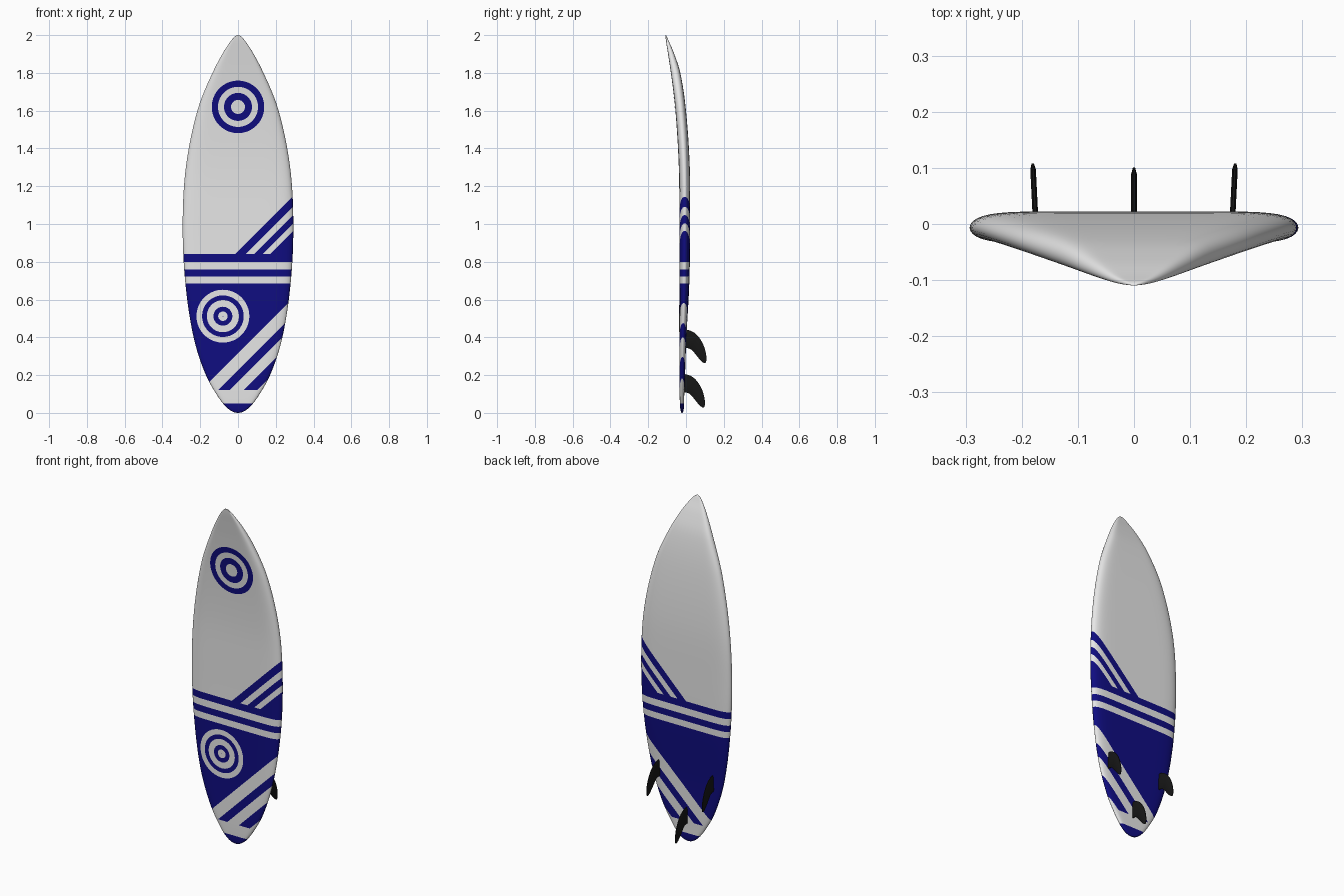
import bpy, bmesh
from math import sin, cos, pi, acos, sqrt
from mathutils import Vector

cube = bpy.data.objects.get("Cube")
if cube:
    bpy.data.objects.remove(cube)


def make_material(name, color, roughness):
    mat = bpy.data.materials.new(name)
    mat.use_nodes = True
    mat.diffuse_color = (*color, 1)
    shader = mat.node_tree.nodes["Principled BSDF"]
    shader.inputs["Base Color"].default_value = (*color, 1)
    shader.inputs["Roughness"].default_value = roughness
    return mat


white = make_material("board white", (0.8, 0.8, 0.8), 0.5)
blue = make_material("deep blue", (0.005, 0.004, 0.22), 0.5)
black = make_material("fin black", (0.008, 0.008, 0.008), 0.5)


def finish(bm, name, materials, angle=50):
    mesh = bpy.data.meshes.new(name)
    bm.to_mesh(mesh)
    bm.free()
    for mat in materials:
        mesh.materials.append(mat)
    obj = bpy.data.objects.new(name, mesh)
    bpy.context.collection.objects.link(obj)
    bpy.ops.object.select_all(action="DESELECT")
    obj.select_set(True)
    bpy.context.view_layer.objects.active = obj
    bpy.ops.object.shade_smooth_by_angle(angle=angle * pi / 180)
    return obj


# Board profile: height, half width, deck y, underside y
STATIONS = [
    (0, 0, -0.022, -0.02), (0.02, 0.05, -0.03, -0.012),
    (0.1, 0.115, -0.034, -0.009), (0.2, 0.17, -0.035, -0.005),
    (0.4, 0.235, -0.035, 0.002), (0.7, 0.28, -0.035, 0.018),
    (1, 0.293, -0.035, 0.022), (1.3, 0.276, -0.038, 0.02),
    (1.6, 0.215, -0.056, 0), (1.8, 0.135, -0.08, -0.03),
    (1.9, 0.083, -0.095, -0.062), (1.97, 0.037, -0.106, -0.092),
    (2, 0, -0.11, -0.109)]
KNOTS = [acos(1 - s[0]) for s in STATIONS]
VALUES = [Vector(s[1:]) for s in STATIONS]


def slope(i):
    a, b = max(i - 1, 0), min(i + 1, len(KNOTS) - 1)
    return (VALUES[b] - VALUES[a]) / (KNOTS[b] - KNOTS[a])


def section(z):
    """Smoothly interpolated half width, deck y and underside y."""
    t = acos(max(-1, min(1, 1 - z)))
    i = max(k for k in range(len(KNOTS) - 1) if k == 0 or KNOTS[k] <= t)
    h = KNOTS[i + 1] - KNOTS[i]
    s = (t - KNOTS[i]) / h
    return (VALUES[i] * (1 + 2 * s) * (1 - s) ** 2
            + slope(i) * h * s * (1 - s) ** 2
            + VALUES[i + 1] * s * s * (3 - 2 * s)
            + slope(i + 1) * h * s * s * (s - 1))


def surface_y(u, z, side):
    """Board y at fraction u of the half width; side -1 is the deck."""
    half, deck, under = section(z)
    bulge = sqrt(max(0, 1 - abs(u) ** 9))
    return (deck + under) / 2 + side * bulge * (under - deck) / 2


# Board shell: rings lofted from tail to nose
ROWS, HALF = 72, 32
bm = bmesh.new()
rings = []
for r in range(ROWS + 1):
    z = 1 - cos(pi * r / ROWS)
    ring = []
    for k in range(2 * HALF):
        u = -cos(pi * k / HALF)
        side = -1 if k < HALF else 1
        ring.append(bm.verts.new((u * section(z)[0], surface_y(u, z, side), z)))
    rings.append(ring)
for low, high in zip(rings, rings[1:]):
    for k in range(2 * HALF):
        n = (k + 1) % (2 * HALF)
        bm.faces.new((low[k], low[n], high[n], high[k]))
bmesh.ops.remove_doubles(bm, verts=bm.verts, dist=0.0002)
bmesh.ops.recalc_face_normals(bm, faces=bm.faces)

# Painted stripes: cut along every colour boundary
LEVELS = [0.05, 0.12, 0.685, 0.722, 0.76, 0.80, 0.84]
LOWER = [0.02, 0.09, 0.165, 0.225, 0.315]
UPPER = [0.67, 0.71, 0.755, 0.80, 0.855]


def cut(point, normal, bottom, top):
    faces = [f for f in bm.faces if bottom < f.calc_center_median().z < top]
    geom = set(faces)
    for f in faces:
        geom.update(f.edges)
        geom.update(f.verts)
    bmesh.ops.bisect_plane(bm, geom=list(geom), dist=1e-5,
                           plane_co=point, plane_no=normal)


for level in LEVELS:
    cut((0, 0, level), (0, 0, 1), 0, 2)
for offsets, bottom, top in ((LOWER, LEVELS[1], LEVELS[2]),
                             (UPPER, LEVELS[-1], 1.3)):
    for offset in offsets:
        cut((0, 0, offset), (-1, 0, 1), bottom, top)


def is_blue(p):
    zone = sum(p.z > level for level in LEVELS)
    diagonal = p.z - p.x
    if zone == 2:
        return sum(diagonal > d for d in LOWER) % 2 == 1
    if zone == 7:
        return sum(diagonal > d for d in UPPER) % 2 == 0
    return zone in (0, 4, 6)


for f in bm.faces:
    f.material_index = int(is_blue(f.calc_center_median()))
finish(bm, "board", [white, blue])


# Painted target rings lying on the deck
def target(name, cx, cz, bands, mat):
    bm = bmesh.new()
    steps, layers = 64, 3
    for inner, outer in bands:
        loops = []
        for j in range(layers + 1):
            radius = inner + (outer - inner) * j / layers
            loop = []
            for k in range(steps):
                a = 2 * pi * k / steps
                x, z = cx + radius * cos(a), cz + radius * sin(a)
                y = surface_y(x / section(z)[0], z, -1) - 0.002
                loop.append(bm.verts.new((x, y, z)))
            loops.append(loop)
        for a, b in zip(loops, loops[1:]):
            for k in range(steps):
                n = (k + 1) % steps
                bm.faces.new((a[k], b[k], b[n], a[n]))
    finish(bm, name, [mat])


target("nose_target", 0, 1.62, [(0.037, 0.074), (0.106, 0.139)], blue)
target("tail_target", -0.08, 0.512,
       [(0.002, 0.025), (0.05, 0.085), (0.11, 0.14)], white)

# Fins: swept outline (y, z below the top), thick in the middle
OUTLINE = [(-0.015, 0), (0.03, -0.008), (0.065, -0.035), (0.095, -0.085),
           (0.109, -0.14), (0.107, -0.182), (0.09, -0.178), (0.07, -0.158),
           (0.045, -0.125), (0.02, -0.1), (-0.015, -0.1)]


def round_corners(points):
    result = []
    for a, b in zip(points, points[1:] + points[:1]):
        result += [a.lerp(b, 0.25), a.lerp(b, 0.75)]
    return result


def fin(name, x, dy, top, cant):
    points = round_corners(round_corners([Vector(p) for p in OUTLINE]))
    middle = Vector((0.035, -0.075))
    bm = bmesh.new()
    loops = []
    for scale, thick in ((0.85, -0.005), (1, -0.002), (1, 0.002), (0.85, 0.005)):
        loop = []
        for p in points:
            q = middle.lerp(p, scale)
            loop.append(bm.verts.new((x + thick + cant * q.x, q.x + dy, top + q.y)))
        loops.append(loop)
    for a, b in zip(loops, loops[1:]):
        for k in range(len(points)):
            n = (k + 1) % len(points)
            bm.faces.new((a[k], a[n], b[n], b[k]))
    bm.faces.new(loops[0])
    bm.faces.new(loops[-1])
    bmesh.ops.recalc_face_normals(bm, faces=bm.faces)
    finish(bm, name, [black])


fin("left_fin", 0.175, 0, 0.443, 0.05)
fin("right_fin", -0.175, 0, 0.443, -0.05)
fin("center_fin", 0, -0.008, 0.208, 0)
